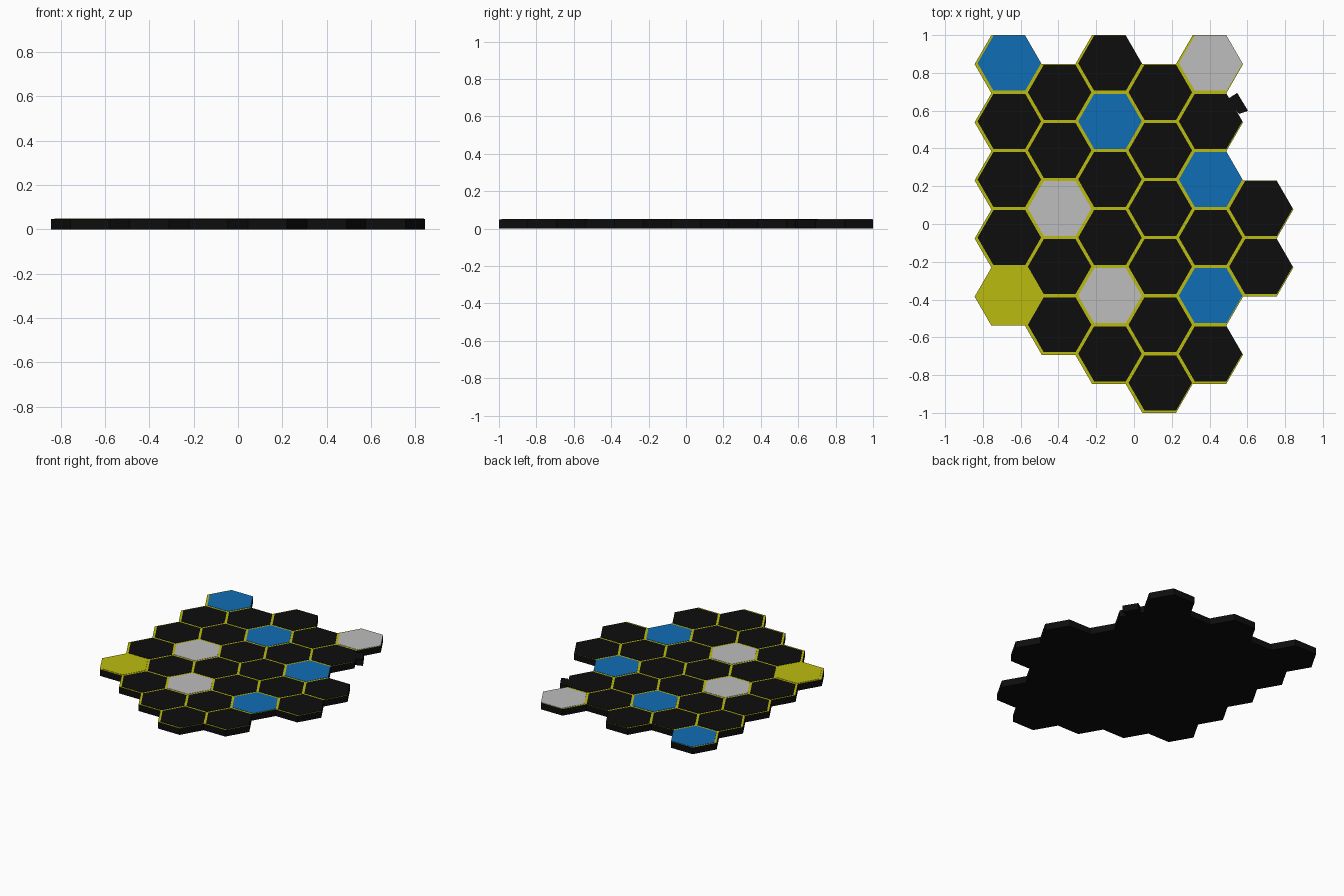
import bpy, bmesh, math

if "Cube" in bpy.data.objects:
    bpy.data.objects.remove(bpy.data.objects["Cube"])

PITCH = 2 / 6.5                  # flat-to-flat size of a cell
R = PITCH / math.sqrt(3)         # corner radius of a cell
H = 0.05                         # board thickness
TILE_R = 0.168                   # radius of the inlaid tile
SHIFT = (0.006, 0.005)           # tiles sit slightly off centre


def material(name, rgb):
    m = bpy.data.materials.new(name)
    m.diffuse_color = (*rgb, 1)
    m.use_nodes = True
    m.node_tree.nodes["Principled BSDF"].inputs["Base Color"].default_value = m.diffuse_color
    return m


BLACK = material("black", (0.004, 0.004, 0.004))
YELLOW = material("yellow", (0.5, 0.5, 0.005))
BLUE = material("blue", (0.005, 0.155, 0.46))
GREY = material("grey", (0.51, 0.51, 0.51))


def hexagon(cx, cy, r):
    return [(cx + r * math.cos(math.radians(60 * k)),
             cy + r * math.sin(math.radians(60 * k))) for k in range(6)]


def prism(bm, pts, z0, z1):
    """Closed prism over a counter-clockwise outline; material 1 on its top."""
    n = len(pts)
    lo = [bm.verts.new((x, y, z0)) for x, y in pts]
    hi = [bm.verts.new((x, y, z1)) for x, y in pts]
    bm.faces.new(lo[::-1])
    bm.faces.new(hi).material_index = 1
    for i in range(n):
        j = (i + 1) % n
        bm.faces.new((lo[i], lo[j], hi[j], hi[i]))


def build(name, prisms, side, top):
    bm = bmesh.new()
    for pts, z0, z1 in prisms:
        prism(bm, pts, z0, z1)
    me = bpy.data.meshes.new(name)
    bm.to_mesh(me)
    bm.free()
    me.materials.append(side)
    me.materials.append(top)
    bpy.context.collection.objects.link(bpy.data.objects.new(name, me))


# Columns of the board: (half-step height of first cell, number of cells)
columns = [(0, 5), (1, 5), (0, 6), (1, 6), (0, 6), (5, 2)]
special = {(0, 0): BLUE, (2, 1): BLUE, (4, 2): BLUE, (4, 4): BLUE,
           (4, 0): GREY, (1, 2): GREY, (2, 4): GREY, (0, 4): YELLOW}

bases, tiles = [], {BLACK: [], BLUE: [], GREY: [], YELLOW: []}
for col, (start, count) in enumerate(columns):
    x = (col - 2.5) * 1.5 * R
    for row in range(count):
        y = 1 - PITCH / 2 - (start / 2 + row) * PITCH
        bases.append((hexagon(x, y, R), 0, H - 0.002))
        inlay = hexagon(x + SHIFT[0], y + SHIFT[1], TILE_R)
        tiles[special.get((col, row), BLACK)].append((inlay, H - 0.003, H))

# Black cells with yellow upper faces, showing as borders round the tiles
build("cell_bases", bases, BLACK, YELLOW)

# Coloured tiles laid on the cells
for mat, group in tiles.items():
    build(mat.name + "_tiles", group, mat, mat)

# Small pointer on the right edge
pointer = [(0.488, 0.657), (0.557, 0.583), (0.604, 0.599), (0.546, 0.694)]
build("edge_pointer", [(pointer, 0.002, H - 0.001)], BLACK, BLACK)
